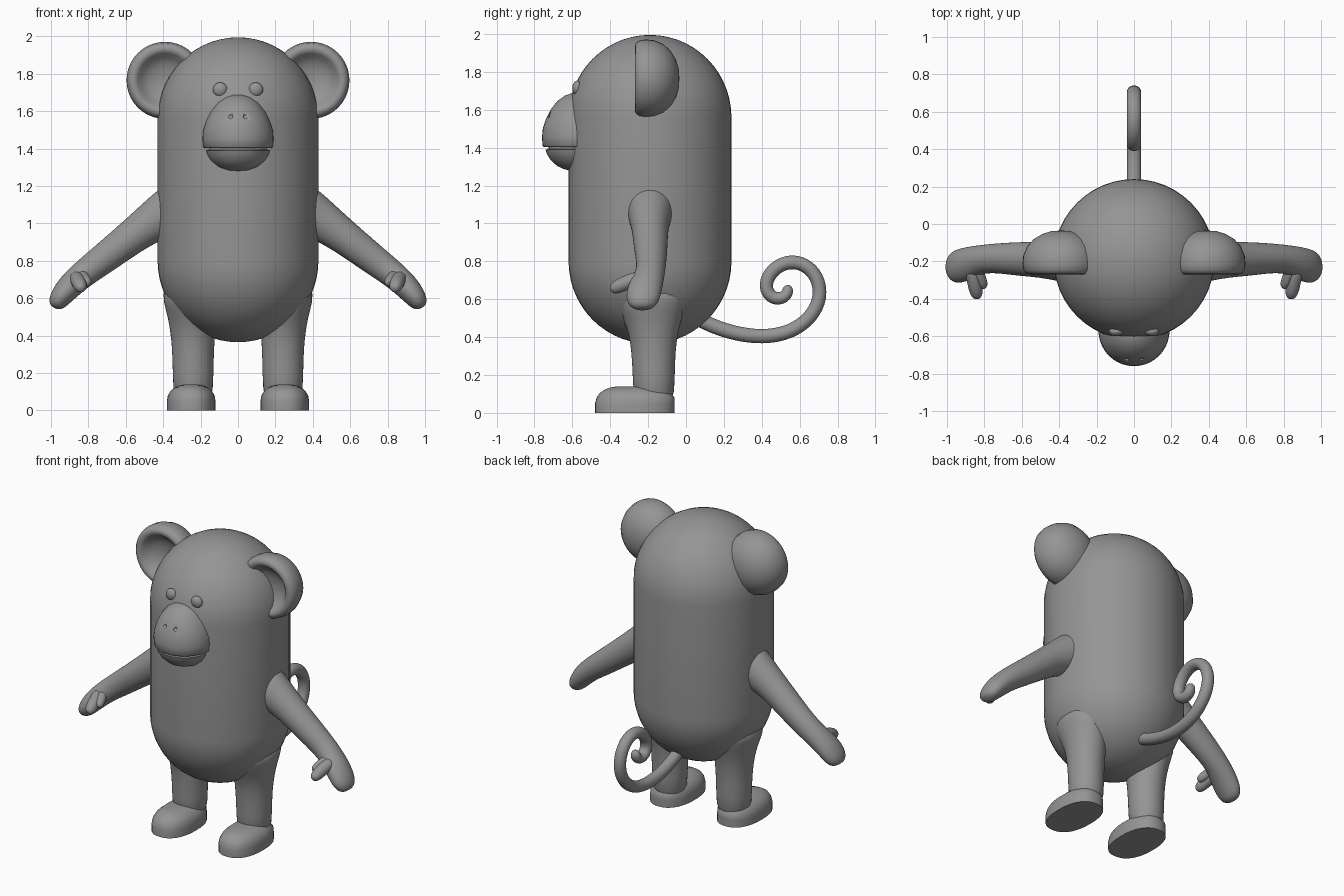
import bpy, bmesh, math
from mathutils import Vector

if "Cube" in bpy.data.objects:
    bpy.data.objects.remove(bpy.data.objects["Cube"])

grey = bpy.data.materials.new("plain grey")
grey.diffuse_color = (0.3, 0.3, 0.3, 1)
grey.use_nodes = True
grey.node_tree.nodes["Principled BSDF"].inputs["Base Color"].default_value = grey.diffuse_color
X, Y, Z = Vector((1, 0, 0)), Vector((0, 1, 0)), Vector((0, 0, 1))


def build(name, rings, mirror=False, subsurf=0, angle=50):
    """Skin a list of equal rings of points, closing both ends."""
    bm = bmesh.new()
    rows = [[bm.verts.new(p) for p in ring] for ring in rings]
    n = len(rows[0])
    for a, b in zip(rows, rows[1:]):
        for i in range(n):
            j = (i + 1) % n
            bm.faces.new((a[i], a[j], b[j], b[i]))
    bm.faces.new(rows[0])
    bm.faces.new(rows[-1])
    bmesh.ops.recalc_face_normals(bm, faces=bm.faces)
    me = bpy.data.meshes.new(name)
    bm.to_mesh(me)
    bm.free()
    me.materials.append(grey)
    ob = bpy.data.objects.new(name, me)
    bpy.context.collection.objects.link(ob)
    if mirror:
        ob.modifiers.new("mirror", 'MIRROR').use_mirror_merge = False
    if subsurf:
        m = ob.modifiers.new("smooth", 'SUBSURF')
        m.levels = m.render_levels = subsurf
    bpy.ops.object.select_all(action='DESELECT')
    ob.select_set(True)
    bpy.context.view_layer.objects.active = ob
    bpy.ops.object.shade_smooth_by_angle(angle=math.radians(angle))
    return ob


def ellipse(c, u, v, n, power=1.0):
    """Ring around c; power below 1 squares the corners."""
    pts = []
    for i in range(n):
        a = 2 * math.pi * i / n
        co, si = math.cos(a), math.sin(a)
        pts.append(Vector(c) + u * math.copysign(abs(co) ** power, co)
                   + v * math.copysign(abs(si) ** power, si))
    return pts


def lathe(name, c, profile, axis=Z, n=40, **kw):
    """Profile is (radius, height along axis)."""
    side = Z if axis == Y else Y
    return build(name, [ellipse(Vector(c) + axis * h, X * max(r, .002), side * max(r, .002), n)
                        for r, h in profile], **kw)


def loft(name, sections, side, n=16, **kw):
    """Sections are (centre, radius along side, radius across)."""
    cs = [Vector(s[0]) for s in sections]
    rings = []
    for i, (c, a, b) in enumerate(sections):
        t = (cs[min(i + 1, len(cs) - 1)] - cs[max(i - 1, 0)]).normalized()
        u = (side - t * side.dot(t)).normalized()
        rings.append(ellipse(c, u * a, t.cross(u) * b, n))
    return build(name, rings, **kw)


def arc(r, h, z0, start, end, steps=14):
    """Quarter-ellipse profile points."""
    return [(r * math.cos(a), z0 + h * math.sin(a)) for a in
            (math.radians(start + (end - start) * k / steps) for k in range(steps + 1))]


# capsule body
lathe("body", (0, -.19, 0), arc(.43, .435, .80, -90, 0) + arc(.43, .435, 1.56, 0, 90), n=48)

# cupped ears
lathe("ears", (.39, 0, 1.765),
      [(0, -.035), (.05, -.038), (.1, -.053), (.145, -.08), (.182, -.12), (.202, -.17),
       (.206, -.215), (.2, -.248), (.184, -.267), (.163, -.27), (.145, -.257),
       (.125, -.23), (.09, -.207), (.045, -.195), (0, -.192)], axis=Y, mirror=True)

# muzzle with a mouth groove
muzzle = lathe("muzzle", (0, -.57, 0),
               [(0, 1.69), (.035, 1.687), (.07, 1.674), (.11, 1.645), (.145, 1.6), (.17, 1.55),
                (.186, 1.5), (.19, 1.455), (.187, 1.41), (.181, 1.404), (.155, 1.403),
                (.155, 1.393), (.172, 1.390), (.165, 1.368), (.145, 1.335), (.11, 1.303),
                (.07, 1.285), (.03, 1.278), (0, 1.277)])

# nostril dents
cutter = lathe("nostril_cutter", (.04, -.727, 1.573), arc(.013, .013, 0, -90, 90, 8), n=12, mirror=True)
cutter.hide_render = True
cutter.hide_viewport = True
cut = muzzle.modifiers.new("nostrils", 'BOOLEAN')
cut.operation = 'DIFFERENCE'
cut.object = cutter

# eyes, flattened against the head
lathe("eyes", (.095, -.574, 1.715), arc(.039, .026, 0, -90, 90, 12), axis=Y, n=24, mirror=True)

# arms with flared shoulders and rounded hands
loft("arms", [((.28, -.19, 1.10), .15, .16), ((.39, -.19, 1.05), .12, .13),
              ((.50, -.19, .98), .098, .102), ((.62, -.187, .888), .092, .09),
              ((.74, -.182, .795), .08, .082), ((.83, -.19, .728), .078, .074),
              ((.90, -.215, .665), .092, .07), ((.95, -.23, .605), .092, .06),
              ((.974, -.235, .565), .07, .045), ((.983, -.235, .548), .03, .02)],
     Y, mirror=True, subsurf=2)

# thumb and small finger
for name, r, path in (
        ("thumbs", .04, ((.87, -.22, .715), (.855, -.3, .695), (.843, -.365, .665), (.836, -.4, .645))),
        ("small_fingers", .03, ((.84, -.22, .73), (.825, -.28, .71), (.808, -.32, .688), (.8, -.345, .675)))):
    loft(name, [(p, r * k, r * k) for p, k in zip(path, (1.1, 1, 1, .5))], X, n=12, mirror=True, subsurf=2)

# legs flaring into the body
loft("legs", [((.24, -.17, .02), .108, .11), ((.24, -.17, .2), .108, .11),
              ((.24, -.172, .34), .113, .118), ((.242, -.172, .42), .12, .13),
              ((.244, -.175, .5), .13, .155), ((.248, -.18, .58), .15, .19),
              ((.25, -.185, .68), .16, .22)], X, n=32, mirror=True, subsurf=1)

# feet with flat soles
foot = [(0, .13, -.48), (.05, .13, -.48), (.08, .125, -.472), (.105, .11, -.455),
        (.122, .09, -.43), (.134, .062, -.40), (.14, .03, -.36)]
build("feet", [ellipse((.25, (toe - .06 - max(0, z - .08) * .8) / 2, z), X * w,
                       Y * (-.06 - max(0, z - .08) * .8 - toe) / 2, 36, .85) for z, w, toe in foot], mirror=True)

# curled tail
path = [(.0, .54), (.06, .50), (.13, .462), (.25, .42), (.4, .397), (.55, .422), (.66, .5), (.715, .61),
        (.695, .72), (.63, .785), (.55, .802), (.47, .77), (.42, .70), (.425, .635),
        (.47, .598), (.525, .61), (.542, .65), (.53, .675)]
loft("tail", [((0, y, z), r, r) for (y, z), r in zip(path, [.04] * 15 + [.037, .034, .018])], X, n=12, subsurf=2)
